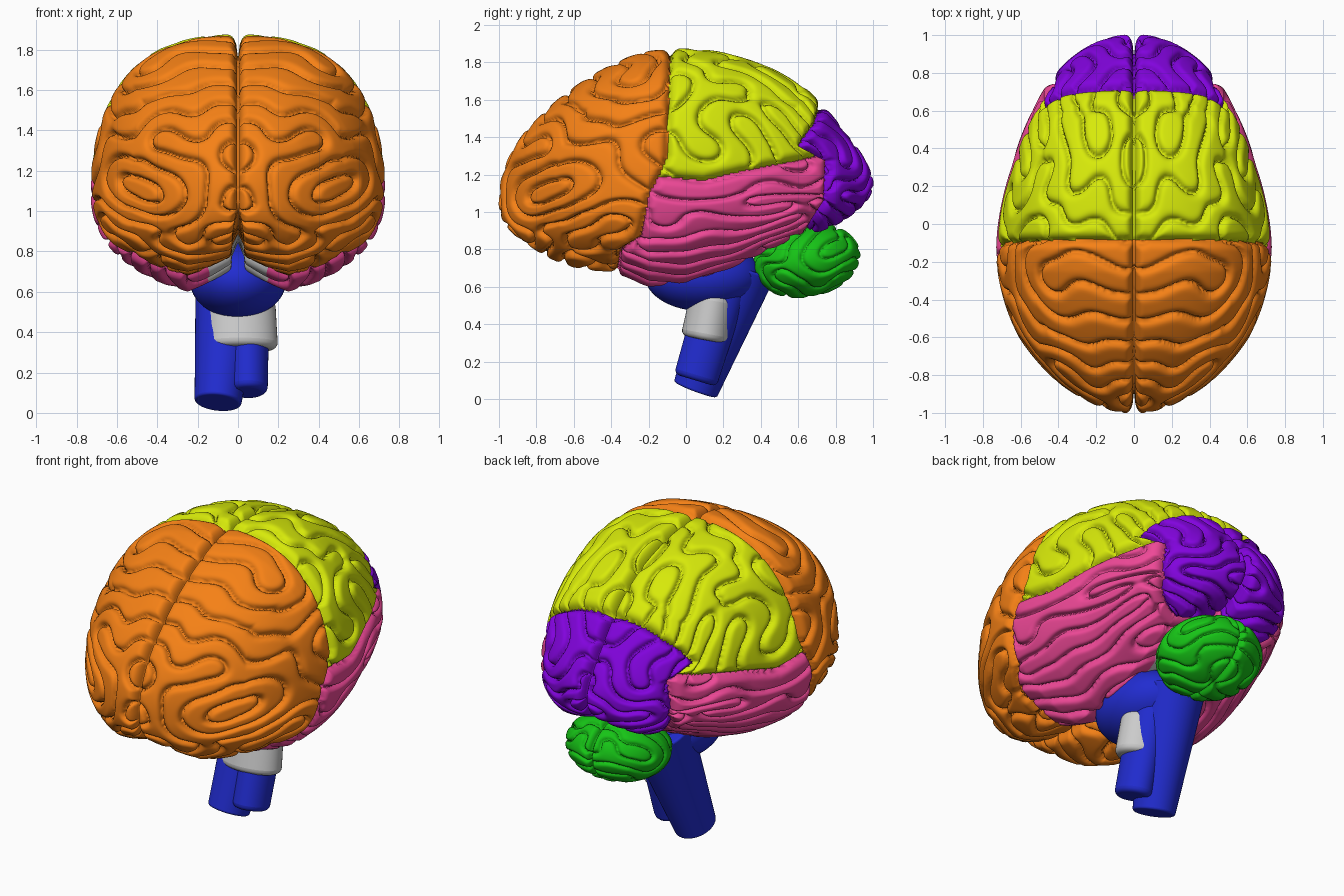
import bpy, bmesh, math
from mathutils import Vector, noise

if "Cube" in bpy.data.objects:
    bpy.data.objects.remove(bpy.data.objects["Cube"])


def material(name, rgb):
    m = bpy.data.materials.new(name)
    m.diffuse_color = (*rgb, 1)
    m.use_nodes = True
    m.node_tree.nodes["Principled BSDF"].inputs["Base Color"].default_value = m.diffuse_color
    return m


ORANGE = material("orange", (0.92, 0.22, 0.008))
YELLOW = material("yellow", (0.68, 0.82, 0.003))
PINK = material("pink", (0.86, 0.065, 0.31))
PURPLE = material("purple", (0.22, 0.001, 0.72))
GREEN = material("green", (0.008, 0.55, 0.008))
BLUE = material("blue", (0.015, 0.025, 0.63))


def add_object(name, mesh, mat):
    obj = bpy.data.objects.new(name, mesh)
    bpy.context.collection.objects.link(obj)
    if mat:
        mesh.materials.append(mat)
    return obj


def lerp(table, t):
    for (a, u), (b, v) in zip(table, table[1:]):
        if t < b:
            return u + (v - u) * max(0, (t - a) / (b - a))
    return table[-1][1]


# cerebrum envelope: width, height above and depth below the middle, along y
WIDTH = [(-1, .66), (-.85, .73), (-.6, .76), (-.2, .745), (0, .72), (.3, .68), (.6, .67), (1, .70)]
ABOVE = [(-1, .74), (-.8, .72), (-.5, .76), (-.25, .79), (0, .775), (.2, .76), (.45, .73),
         (.65, .685), (.75, .63), (.85, .54), (1, .42)]
BELOW = [(-1, .60), (-.85, .53), (-.6, .50), (-.42, .47), (-.2, .53), (0, .51), (.2, .47),
         (.4, .41), (.6, .36), (.8, .43), (1, .48)]
# lobe borders
CENTRAL = [(.5, -.40), (.78, -.36), (.85, -.25), (1.1, -.20), (1.2, -.14), (1.3, -.10), (2, -.08)]
LATERAL = [(-.2, 1.2), (.1, 1.17), (.3, 1.22), (.6, 1.28), (.8, 1.33)]
REAR = [(.7, .60), (.88, .65), (1.05, .76), (1.28, .77), (1.36, .62), (1.4, .64), (1.5, .71), (1.6, .74)]


def cerebrum_shape(d):
    r = math.hypot(d.x, d.z) or 1e-6
    cx, cz = abs(d.x) / r, abs(d.z) / r
    n = 2.25 + .25 * d.z / r
    r = 1 / (cx ** n + cz ** n) ** (1 / n)
    x = d.x * r * lerp(WIDTH, d.y)
    z = 1.1 + .05 * d.y + d.z * r * lerp(ABOVE if d.z > 0 else BELOW, d.y)
    z += .16 * max(0, -d.z) * max(0, 1 - abs(x) / .25)      # notch underneath
    return Vector((x, 1.005 * d.y, z))


def cerebrum_lobe(p):
    """Lobe number and distance to its border."""
    x = abs(p.x)
    front = p.y - lerp(CENTRAL, p.z)
    if front < 0:
        return 0, min(x, -front)
    rear = p.y - lerp(REAR, p.z)
    if rear > 0:
        return 3, min(x, rear)
    if p.z < .95 and x < .14:
        return 4, min(x, front)
    side = p.z - lerp(LATERAL, p.y)
    return (1 if side > 0 else 2), min(x, front, -rear, abs(side))


def cerebellum_shape(d):
    return Vector((d.x * .30, .645 + d.y * .29, .74 + d.z * .20 + d.y * .03))


def cerebellum_lobe(p):
    return 0, abs(p.x)


def neighbours(bm):
    bm.verts.index_update()
    return [[e.other_vert(v).index for e in v.link_edges] for v in bm.verts]


def blur(f, nb, steps):
    for _ in range(steps):
        f = [.5 * a + .5 * sum([f[j] for j in n]) / len(n) for a, n in zip(f, nb)]
    return f


def folded(parts, seg, shape, lobe, depth, border):
    """Round cube, grow a maze of folds on it, refine, press the grooves in, split by lobe."""
    bm = bmesh.new()
    bmesh.ops.create_cube(bm, size=2)
    bmesh.ops.subdivide_edges(bm, edges=bm.edges[:], cuts=seg - 1, use_grid_fill=True)
    for v in bm.verts:
        v.co = Vector([math.tan(c * math.pi / 4) for c in v.co]).normalized()

    # folds of even width: repeated difference of a narrow and a wide blur
    nb = neighbours(bm)
    f, bias = [], []
    for v in bm.verts:
        k, d = lobe(shape(v.co))
        f.append(noise.noise(Vector((abs(v.co.x), v.co.y, v.co.z)) * 6 + Vector((7.3 * k, 3.1, 5.7))))
        bias.append(.12 * max(0, 1 - abs(d - border * 1.2) / border))
    for _ in range(14):
        a = blur(f, nb, 9)
        b = blur(a, nb, 13)
        f = [math.tanh(6 * (s - t) + c) for s, t, c in zip(a, b, bias)]
    f = blur(f, nb, 2)

    # carry the fold value through the refinement as radius
    for v, a in zip(bm.verts, f):
        v.co *= 1 + .1 * a
    bmesh.ops.subdivide_edges(bm, edges=bm.edges[:], cuts=2, use_grid_fill=True)
    f = blur([(v.co.length - 1) * 10 for v in bm.verts], neighbours(bm), 4)
    top = sorted(map(abs, f))[int(len(f) * .85)]
    for v in bm.verts:
        v.co = shape(v.co.normalized())
    bm.normal_update()
    groups = [[] for _ in parts]
    for face in bm.faces:
        groups[lobe(face.calc_center_median())[0]].append([v.index for v in face.verts])
    co = []
    for v, a in zip(bm.verts, f):
        q = min(1, abs(a) / top, lobe(v.co)[1] / border)
        dip = 1 - math.sqrt(1 - (1 - q) ** 2)
        fissure = 1 + .8 * max(0, 1 - abs(v.co.x) / .05)
        co.append(v.co - v.normal * depth * dip * fissure)
    bm.free()

    for (name, mat), faces in zip(parts, groups):
        if not faces:
            continue
        used = {i: n for n, i in enumerate(sorted({i for q in faces for i in q}))}
        mesh = bpy.data.meshes.new(name)
        mesh.from_pydata([co[i] for i in used], [], [[used[i] for i in q] for q in faces])
        mesh.shade_smooth()
        add_object(name, mesh, mat)


folded([("frontal_lobe", ORANGE), ("parietal_lobe", YELLOW), ("temporal_lobe", PINK),
        ("occipital_lobe", PURPLE), ("inner_core", None)],
       42, cerebrum_shape, cerebrum_lobe, .065, .055)
folded([("cerebellum", GREEN)], 18, cerebellum_shape, cerebellum_lobe, .035, .035)


# brainstem pieces
def smooth(obj, angle):
    bpy.ops.object.select_all(action='DESELECT')
    obj.select_set(True)
    bpy.context.view_layer.objects.active = obj
    bpy.ops.object.shade_smooth_by_angle(angle=math.radians(angle))


def tube(name, start, end, r_start, r_end, flat, bevel, mat):
    start, end = Vector(start), Vector(end)
    bm = bmesh.new()
    bmesh.ops.create_cone(bm, cap_ends=True, segments=48, radius1=r_start, radius2=r_end,
                          depth=(end - start).length)
    rot = (end - start).to_track_quat('Z', 'Y')
    for v in bm.verts:
        v.co = rot @ v.co + (start + end) / 2
        axis = start.x + (end.x - start.x) * (v.co.z - start.z) / (end.z - start.z)
        v.co.x = axis + (v.co.x - axis) * flat
    mesh = bpy.data.meshes.new(name)
    bm.to_mesh(mesh)
    bm.free()
    obj = add_object(name, mesh, mat)
    mod = obj.modifiers.new("rounded_rim", 'BEVEL')
    mod.width, mod.segments, mod.limit_method = bevel, 4, 'ANGLE'
    smooth(obj, 40)


tube("rear_stem", (-.1, .05, .05), (-.03, .30, .72), .122, .19, .95, .012, BLUE)
tube("front_stem", (.05, .05, .10), (.05, .20, .60), .118, .13, .82, .03, BLUE)
tube("stem_band", (.012, .105, .315), (.012, .15, .56), .135, .125, 1.38, .035, None)

bm = bmesh.new()
bmesh.ops.create_uvsphere(bm, u_segments=48, v_segments=24, radius=1)
for v in bm.verts:
    v.co = Vector((v.co.x * .24, .09 + v.co.y * .31, .66 + v.co.z * .19))
mesh = bpy.data.meshes.new("pons")
bm.to_mesh(mesh)
bm.free()
smooth(add_object("pons", mesh, BLUE), 60)
